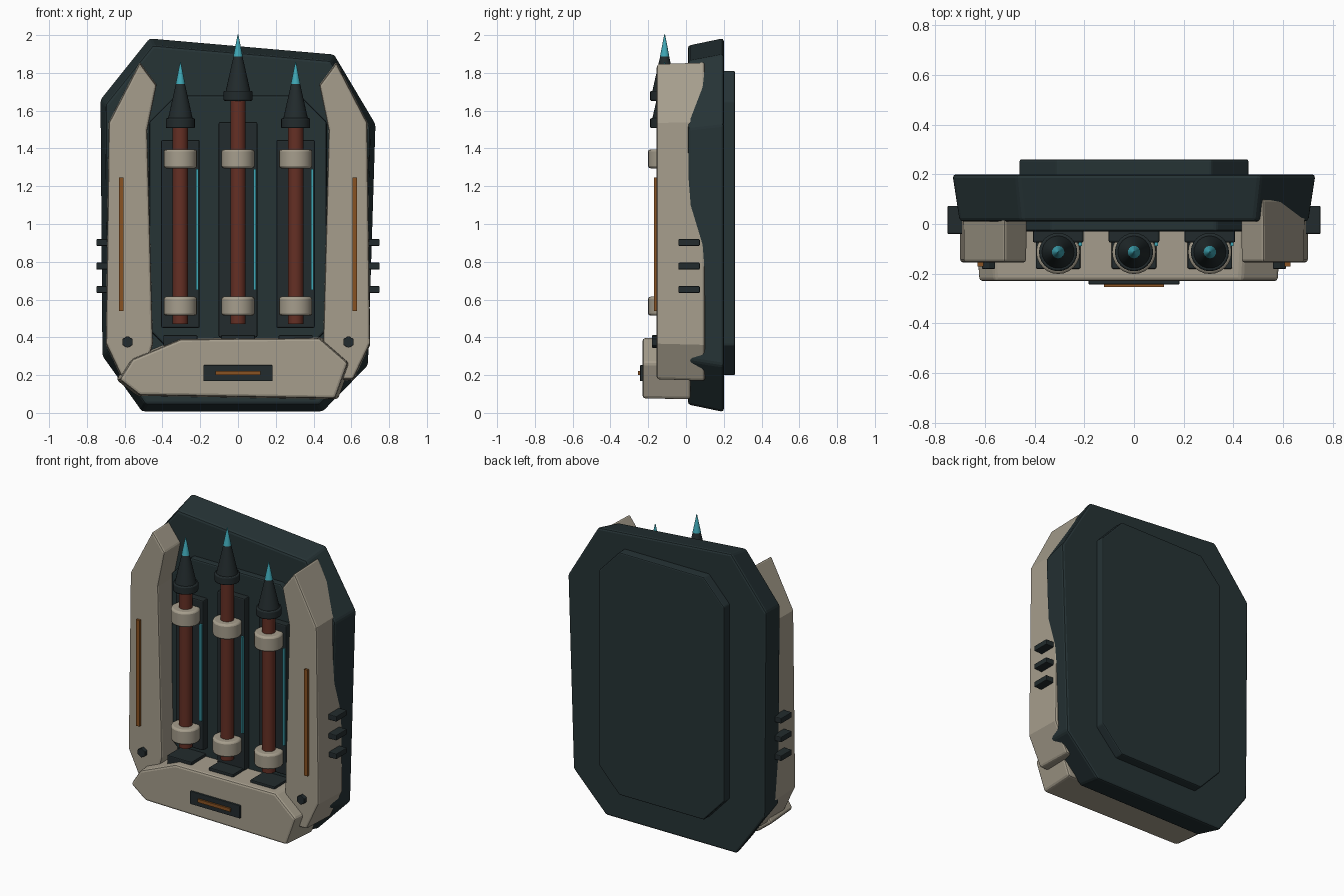
import bpy, bmesh, math

if "Cube" in bpy.data.objects:
    bpy.data.objects.remove(bpy.data.objects["Cube"])


def material(name, rgb):
    m = bpy.data.materials.new(name)
    m.diffuse_color = (*rgb, 1)
    m.use_nodes = True
    m.node_tree.nodes["Principled BSDF"].inputs["Base Color"].default_value = m.diffuse_color
    return m


DARK = material("dark slate", (0.019, 0.033, 0.036))
BLACK = material("charcoal", (0.016, 0.024, 0.026))
CREAM = material("warm grey", (0.38, 0.34, 0.265))
RUST = material("rust brown", (0.13, 0.029, 0.018))
TEAL = material("teal", (0.05, 0.39, 0.47))
ORANGE = material("burnt orange", (0.25, 0.085, 0.016))


def add_bevel(ob, width, segments=2):
    if width:
        b = ob.modifiers.new("bevel", "BEVEL")
        b.width = width
        b.segments = segments
        b.limit_method = "ANGLE"
        b.angle_limit = math.radians(30)


def prism(name, pts, y0, y1, mat, bevel=0.0, front=1.0):
    """Extrude an (x, z) outline from y0 (front) to y1; front scales the front outline."""
    cx = (min(p[0] for p in pts) + max(p[0] for p in pts)) / 2
    cz = (min(p[1] for p in pts) + max(p[1] for p in pts)) / 2
    bm = bmesh.new()
    a = [bm.verts.new((cx + (x - cx) * front, y0, cz + (z - cz) * front)) for x, z in pts]
    b = [bm.verts.new((x, y1, z)) for x, z in pts]
    bm.faces.new(a)
    bm.faces.new(b[::-1])
    n = len(pts)
    for i in range(n):
        bm.faces.new((a[i], b[i], b[(i + 1) % n], a[(i + 1) % n]))
    bmesh.ops.recalc_face_normals(bm, faces=bm.faces)
    me = bpy.data.meshes.new(name)
    bm.to_mesh(me)
    bm.free()
    me.materials.append(mat)
    ob = bpy.data.objects.new(name, me)
    bpy.context.collection.objects.link(ob)
    add_bevel(ob, bevel)
    return ob


def box(name, x0, x1, y0, y1, z0, z1, mat, bevel=0.0):
    return prism(name, [(x0, z0), (x1, z0), (x1, z1), (x0, z1)], y0, y1, mat, bevel)


def octagon(w, z0, z1, cx, cz):
    return [(-w + cx, z0), (w - cx, z0), (w, z0 + cz), (w, z1 - cz),
            (w - cx, z1), (-w + cx, z1), (-w, z1 - cz), (-w, z0 + cz)]


def turned(name, x, y, z0, z1, r0, r1, mat, bevel=0.0, sides=24):
    """Upright cylinder or cone."""
    bpy.ops.mesh.primitive_cone_add(vertices=sides, radius1=r0, radius2=r1,
                                    depth=z1 - z0, location=(x, y, (z0 + z1) / 2))
    ob = bpy.context.object
    ob.name = name
    ob.data.materials.append(mat)
    bpy.ops.object.shade_smooth_by_angle(angle=math.radians(35))
    add_bevel(ob, bevel)
    return ob


# Back shell, slightly lopsided, tapering to the front
prism("back_shell", [(-0.51, 0.005), (0.45, 0.005), (0.69, 0.25), (0.73, 1.53),
                     (0.51, 1.90), (-0.47, 1.985), (-0.73, 1.66), (-0.72, 0.30)],
      0.01, 0.20, DARK, 0.015, 0.96)
prism("back_plate", octagon(0.46, 0.20, 1.81, 0.15, 0.16), 0.26, 0.18, DARK, 0.008)
prism("front_panel", octagon(0.47, 0.30, 1.68, 0.14, 0.14), -0.03, 0.05, DARK, 0.01)

# Side rails with strip, bolt and fins
rail = [(0.52, 1.86), (0.43, 1.74), (0.48, 1.50), (0.45, 0.36), (0.50, 0.17),
        (0.61, 0.17), (0.70, 0.36), (0.685, 1.54)]
for s, side in ((-1, "left"), (1, "right")):
    prism(side + "_rail", [(s * x, z) for x, z in rail], -0.155, 0.10, CREAM, 0.012, 0.99)
    box(side + "_rail_strip", s * 0.617 - 0.012, s * 0.617 + 0.012, -0.17, -0.14, 0.54, 1.245, ORANGE)
    prism(side + "_rail_bolt",
          [(s * 0.585 + 0.031 * math.sin(k * math.pi / 3), 0.375 + 0.031 * math.cos(k * math.pi / 3))
           for k in range(6)], -0.18, -0.14, BLACK, 0.003)
    for z in (0.653, 0.777, 0.902):
        box(side + "_fin", s * 0.715 - 0.035, s * 0.715 + 0.035, -0.04, 0.073,
            z - 0.018, z + 0.018, BLACK, 0.005)

# Lower cover with badge plate
prism("lower_cover", [(-0.535, 0.09), (0.53, 0.072), (0.60, 0.265), (0.445, 0.40),
                      (-0.31, 0.395), (-0.575, 0.285), (-0.645, 0.175)],
      -0.23, 0.025, CREAM, 0.014, 0.97)
box("cover_plate", -0.183, 0.183, -0.243, -0.22, 0.168, 0.253, BLACK, 0.004)
box("cover_strip", -0.12, 0.12, -0.254, -0.235, 0.20, 0.222, ORANGE)

# Three tubes, each with slot, clamps, nose and tip
Y = -0.113
for x, lift, slot in ((-0.305, 0.0, (0.45, 1.445)), (0.0, 0.145, (0.40, 1.54)),
                      (0.305, 0.0, (0.45, 1.445))):
    box("tube_slot", x - 0.102, x + 0.102, -0.075, -0.02, slot[0], slot[1], BLACK, 0.008)
    box("tube_foot", x - 0.09, x + 0.09, -0.18, -0.02, 0.35, 0.412, BLACK, 0.006)
    turned("tube", x, Y, 0.47, 1.53 + lift, 0.041, 0.041, RUST)
    for z in (0.565, 1.345):
        turned("tube_clamp", x, Y, z - 0.05, z + 0.05, 0.088, 0.088, CREAM, 0.012)
    turned("nose_collar", x, Y, 1.507 + lift, 1.56 + lift, 0.077, 0.077, BLACK, 0.007)
    turned("nose_cone", x, Y, 1.555 + lift, 1.75 + lift, 0.066, 0.022, BLACK)
    turned("nose_tip", x, Y, 1.742 + lift, 1.858 + lift, 0.025, 0.002, TEAL)
    box("tube_light", x + 0.082, x + 0.096, -0.088, -0.06, 0.65, 1.29, TEAL)
